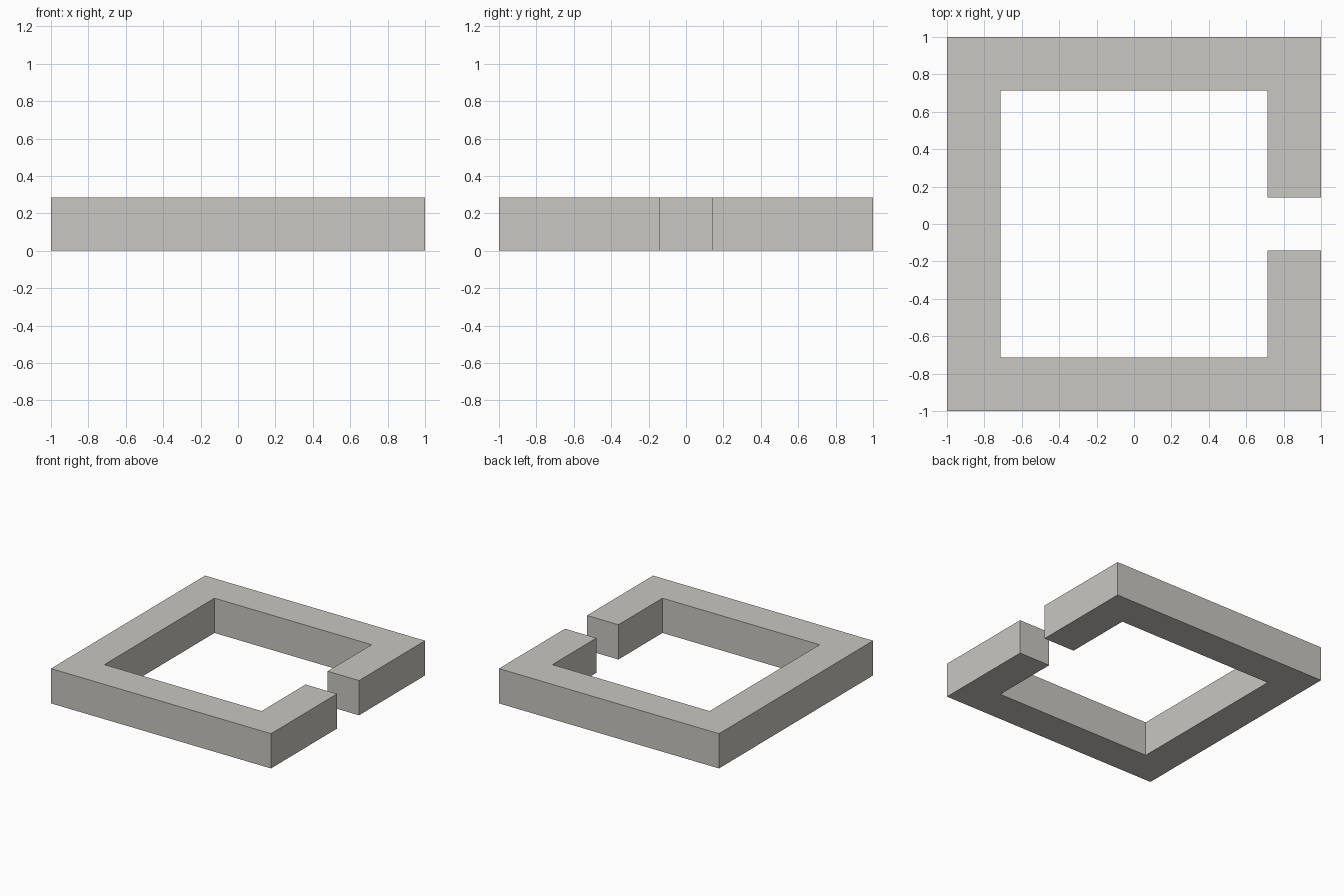
import bpy, bmesh

if "Cube" in bpy.data.objects:
    bpy.data.objects.remove(bpy.data.objects["Cube"])

U = 2 / 7          # wall thickness: one seventh of the side
O, I, G = 1.0, 1.0 - U, U / 2

stone = bpy.data.materials.new("light warm grey")
stone.diffuse_color = (0.584, 0.571, 0.539, 1)
stone.use_nodes = True
stone.node_tree.nodes["Principled BSDF"].inputs["Base Color"].default_value = stone.diffuse_color

# Square wall outline with a gap in the right side; lower half mirrored to upper
half = [(-O, -O), (O, -O), (O, -G), (I, -G), (I, -I), (-I, -I)]
lower = half + [(-I, 0), (-O, 0)]

bm = bmesh.new()
for s in (1, -1):
    face = bm.faces.new([bm.verts.new((x, s * y, 0)) for x, y in lower])
bmesh.ops.remove_doubles(bm, verts=bm.verts, dist=1e-4)
bmesh.ops.dissolve_limit(bm, angle_limit=0.01, verts=bm.verts, edges=bm.edges)

# Raise the outline into a wall
res = bmesh.ops.extrude_face_region(bm, geom=bm.faces[:], use_keep_orig=True)
top = [v for v in res["geom"] if isinstance(v, bmesh.types.BMVert)]
bmesh.ops.translate(bm, verts=top, vec=(0, 0, U))
bmesh.ops.recalc_face_normals(bm, faces=bm.faces)

mesh = bpy.data.meshes.new("gapped_square_wall")
bm.to_mesh(mesh)
bm.free()
mesh.materials.append(stone)
wall = bpy.data.objects.new("gapped_square_wall", mesh)
bpy.context.collection.objects.link(wall)
